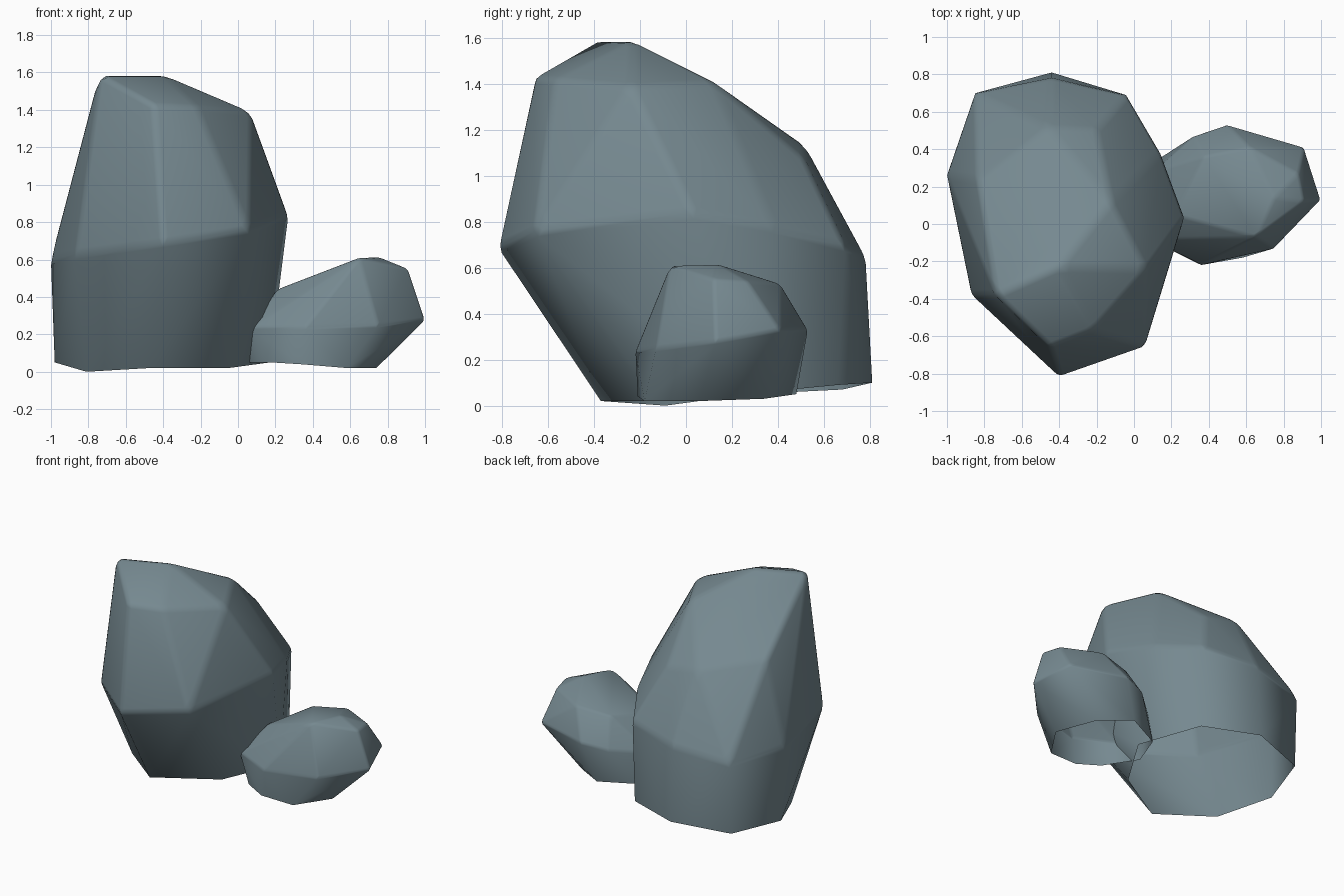
import bpy, bmesh, math

if "Cube" in bpy.data.objects:
    bpy.data.objects.remove(bpy.data.objects["Cube"])

stone = bpy.data.materials.new("slate grey stone")
stone.diffuse_color = (0.18, 0.25, 0.28, 1)
stone.use_nodes = True
stone.node_tree.nodes["Principled BSDF"].inputs["Base Color"].default_value = stone.diffuse_color


def make_rock(name, rings, width):
    """Hollow convex boulder wrapped around rings of corner points, open below."""
    bm = bmesh.new()
    for ring in rings:
        for p in ring:
            bm.verts.new(p)
    bmesh.ops.convex_hull(bm, input=bm.verts[:])
    inside = [v for v in bm.verts if not v.link_faces]
    bmesh.ops.delete(bm, geom=inside, context='VERTS')
    bmesh.ops.recalc_face_normals(bm, faces=bm.faces[:])
    # open underside
    under = [f for f in bm.faces if all(v.co.z < 0.13 for v in f.verts)]
    bmesh.ops.delete(bm, geom=under, context='FACES')
    bmesh.ops.dissolve_limit(bm, angle_limit=math.radians(7),
                             verts=bm.verts[:], edges=bm.edges[:])
    # soften the ridges, but leave the foot of the rock crisp
    edges = [e for e in bm.edges
             if min(v.co.z for v in e.verts) > 0.13
             and e.calc_face_angle(0) > math.radians(9)]
    bmesh.ops.bevel(bm, geom=edges, offset=width, segments=2, profile=0.5,
                    affect='EDGES', clamp_overlap=True)
    me = bpy.data.meshes.new(name)
    bm.to_mesh(me)
    bm.free()
    me.materials.append(stone)
    ob = bpy.data.objects.new(name, me)
    bpy.context.collection.objects.link(ob)
    bpy.ops.object.select_all(action='DESELECT')
    ob.select_set(True)
    bpy.context.view_layer.objects.active = ob
    bpy.ops.object.shade_smooth_by_angle(angle=math.radians(60))
    return ob


# Tall boulder: foot, waist, shoulder and crown
make_rock("tall_boulder", [
    [(-0.47, -0.37, 0.02), (-0.05, -0.12, 0.02), (0.17, 0.25, 0.05),
     (-0.04, 0.66, 0.09), (-0.44, 0.81, 0.10), (-0.85, 0.68, 0.07),
     (-0.98, 0.28, 0.05), (-0.81, -0.09, 0.0)],
    [(-1.0, 0.26, 0.60), (-0.87, -0.38, 0.63), (-0.40, -0.82, 0.69),
     (0.06, -0.66, 0.76), (0.27, 0.03, 0.84), (0.14, 0.38, 0.78),
     (-0.04, 0.69, 0.70), (-0.44, 0.78, 0.65), (-0.85, 0.70, 0.60)],
    [(-0.84, 0.24, 1.20), (-0.46, 0.52, 1.13), (-0.20, 0.51, 1.08),
     (-0.12, 0.12, 1.41), (0.07, -0.24, 1.39), (-0.22, -0.57, 1.42),
     (-0.45, -0.66, 1.43)],
    [(-0.74, -0.38, 1.59), (-0.40, -0.23, 1.59)],
], 0.03)

# Small boulder leaning against it
make_rock("small_boulder", [
    [(0.03, 0.10, 0.05), (0.18, -0.13, 0.05), (0.34, -0.21, 0.04),
     (0.58, -0.18, 0.02), (0.74, 0.06, 0.02), (0.62, 0.34, 0.03),
     (0.40, 0.48, 0.05), (0.12, 0.34, 0.05)],
    [(0.07, -0.08, 0.24), (0.36, -0.22, 0.24), (0.75, -0.13, 0.25),
     (1.0, 0.13, 0.28), (0.91, 0.41, 0.33), (0.50, 0.53, 0.33),
     (0.32, 0.47, 0.30), (0.10, 0.28, 0.27)],
    [(0.21, 0.05, 0.44), (0.37, 0.36, 0.50), (0.62, 0.41, 0.53),
     (0.88, 0.27, 0.54), (0.91, 0.12, 0.55), (0.75, 0.14, 0.615),
     (0.65, -0.07, 0.61)],
], 0.015)
